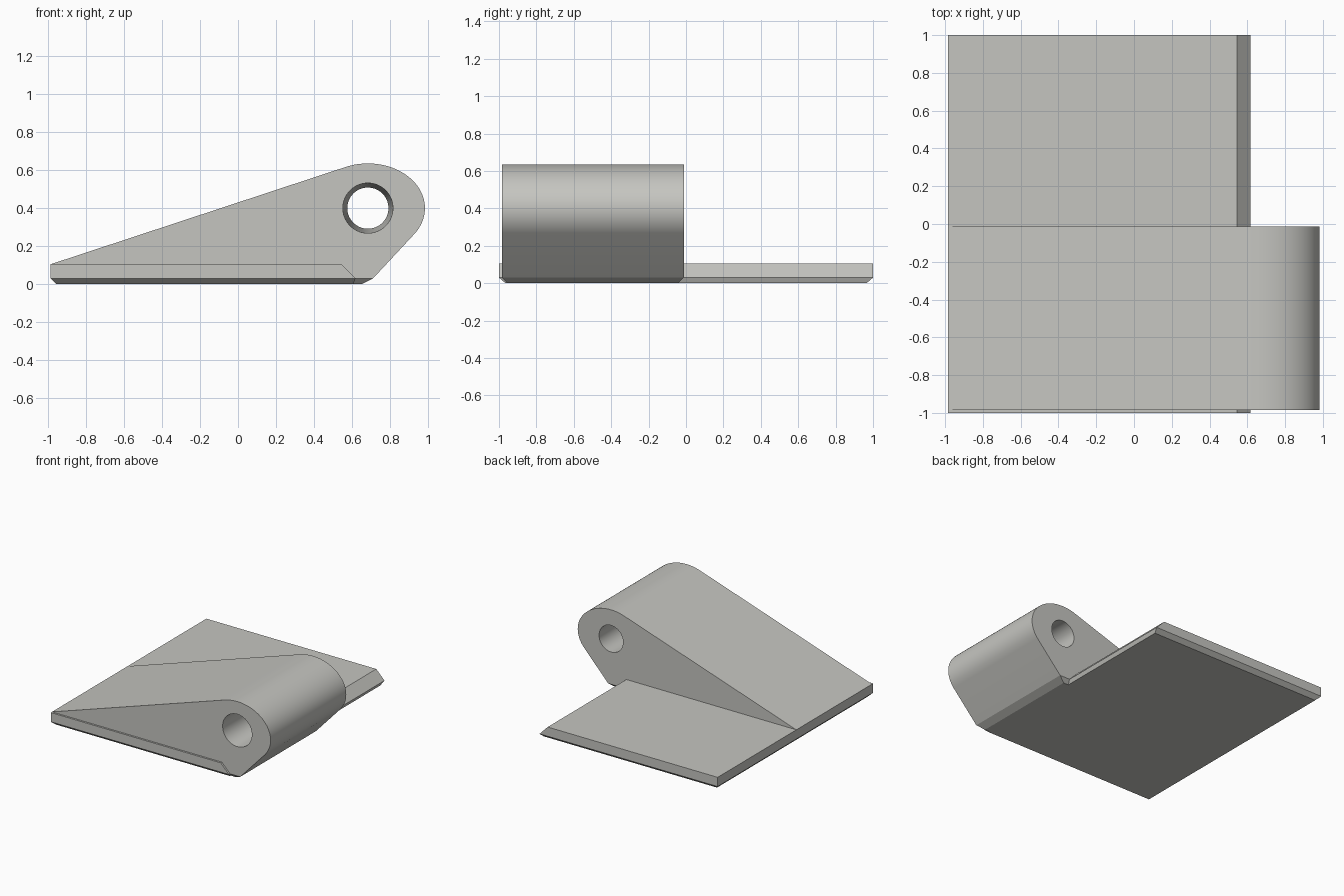
import bpy, bmesh, math
from mathutils import Matrix

if "Cube" in bpy.data.objects:
    bpy.data.objects.remove(bpy.data.objects["Cube"])

grey = bpy.data.materials.new("warm_light_grey")
grey.diffuse_color = (0.56, 0.56, 0.53, 1)
grey.use_nodes = True
grey.node_tree.nodes["Principled BSDF"].inputs["Base Color"].default_value = grey.diffuse_color


def make_object(name, bm):
    bmesh.ops.recalc_face_normals(bm, faces=bm.faces)
    mesh = bpy.data.meshes.new(name)
    bm.to_mesh(mesh)
    bm.free()
    mesh.materials.append(grey)
    obj = bpy.data.objects.new(name, mesh)
    bpy.context.collection.objects.link(obj)
    return obj


def loft(name, rings):
    """Skin matching rings of points and cap both ends."""
    bm = bmesh.new()
    loops = [[bm.verts.new(p) for p in ring] for ring in rings]
    n = len(loops[0])
    for a, b in zip(loops, loops[1:]):
        for i in range(n):
            j = (i + 1) % n
            bm.faces.new((a[i], a[j], b[j], b[i]))
    bm.faces.new(loops[0])
    bm.faces.new(loops[-1])
    return make_object(name, bm)


def rect(x0, x1, y0, y1, z):
    return [(x0, y0, z), (x1, y0, z), (x1, y1, z), (x0, y1, z)]


# Base plate with bevelled underside and sloping right end
loft("base_plate", [rect(-0.955, 0.605, -0.965, 0.965, 0),
                    rect(-0.985, 0.618, -1, 1, 0.03),
                    rect(-0.985, 0.545, -1, 1, 0.105)])

# Bevelled foot beneath the arm, projecting past the plate
Y0, Y1 = -0.985, -0.012
loft("arm_foot", [rect(0.56, 0.65, Y0 + 0.03, Y1 - 0.03, 0),
                  rect(0.56, 0.71, Y0, Y1, 0.03)])

# Wedge arm with an elliptical nose
CX, CZ = 0.683, 0.40
profile = [(-0.985, 0.105), (-0.96, 0.05), (0.5, 0.03), (0.71, 0.03)]
for i in range(41):
    a = math.radians(-34 + i * (114 + 34) / 40)
    profile.append((CX + 0.30 * math.cos(a), CZ + 0.235 * math.sin(a)))
arm = loft("wedge_arm", [[(x, y, z) for x, z in profile] for y in (Y0, Y1)])

# Tapered pin hole, wider at the front
bm = bmesh.new()
bmesh.ops.create_cone(bm, cap_ends=True, segments=64, radius1=0.132,
                      radius2=0.108, depth=Y1 - Y0 + 0.02)
bm.transform(Matrix.Translation((CX, (Y0 + Y1) / 2, CZ))
             @ Matrix.Rotation(-math.pi / 2, 4, 'X'))
cutter = make_object("hole_cutter", bm)
cutter.hide_render = True
mod = arm.modifiers.new("pin_hole", 'BOOLEAN')
mod.operation = 'DIFFERENCE'
mod.solver = 'EXACT'
mod.object = cutter
bpy.context.view_layer.objects.active = arm
arm.select_set(True)
bpy.ops.object.modifier_apply(modifier=mod.name)
bpy.data.objects.remove(cutter)
bpy.ops.object.shade_smooth_by_angle(angle=math.radians(25))
